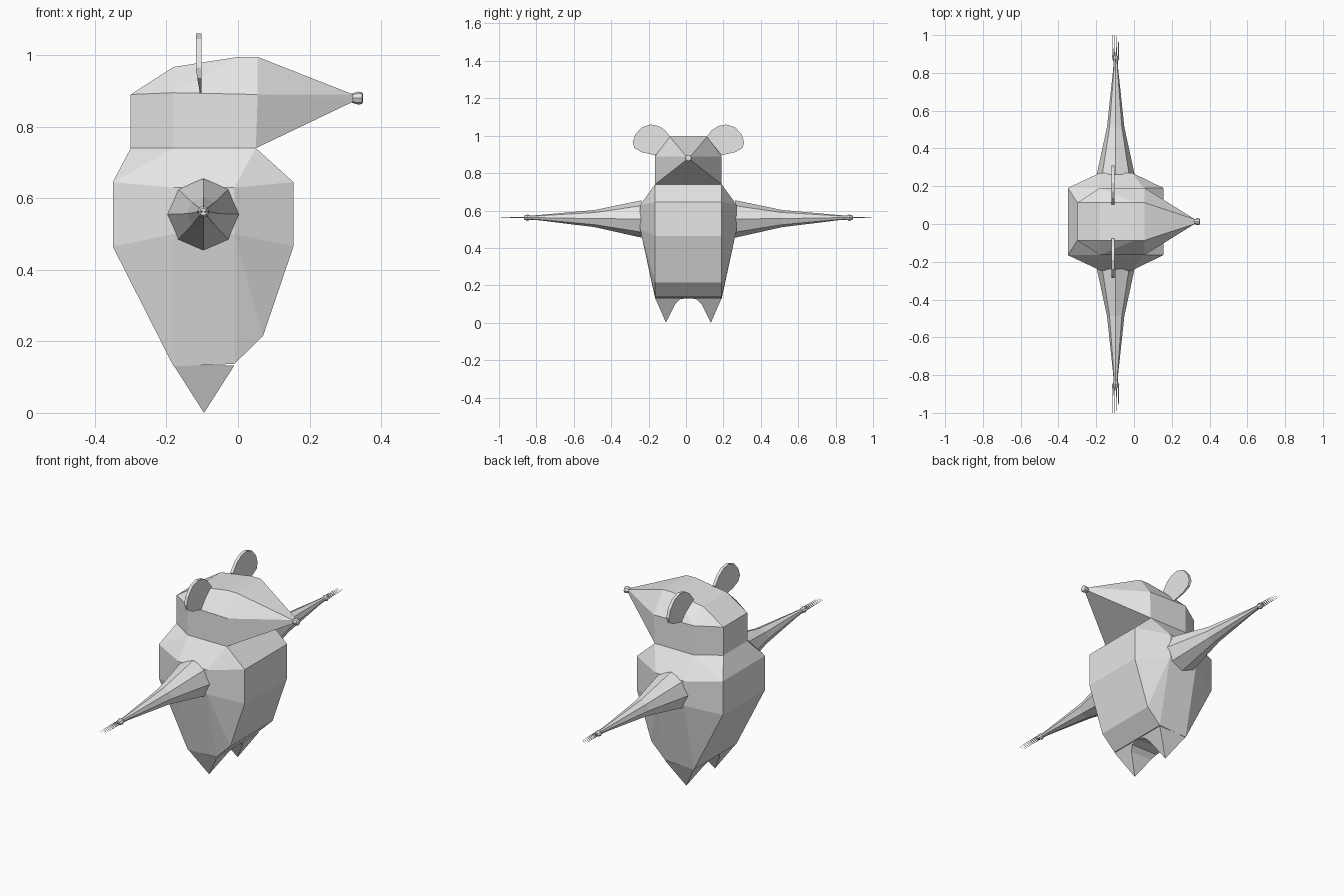
import bpy, bmesh, math
from mathutils import Vector

cube = bpy.data.objects.get("Cube")
if cube:
    bpy.data.objects.remove(cube, do_unlink=True)

MID = 0.013  # symmetry plane of the animal

grey = bpy.data.materials.new("light_grey")
grey.use_nodes = True
grey.diffuse_color = (0.8, 0.8, 0.8, 1)
grey.node_tree.nodes["Principled BSDF"].inputs["Base Color"].default_value = (0.8, 0.8, 0.8, 1)


def finish(name, bm):
    bmesh.ops.recalc_face_normals(bm, faces=bm.faces[:])
    me = bpy.data.meshes.new(name)
    bm.to_mesh(me)
    bm.free()
    me.materials.append(grey)
    ob = bpy.data.objects.new(name, me)
    bpy.context.collection.objects.link(ob)
    return ob


def hull(name, half_points):
    """Convex faceted solid from points (x, half width, z), mirrored across the middle."""
    bm = bmesh.new()
    for x, w, z in half_points:
        for s in (-1, 1):
            bm.verts.new((x, MID + s * w, z))
    bmesh.ops.convex_hull(bm, input=bm.verts[:])
    bmesh.ops.dissolve_limit(bm, angle_limit=math.radians(1), verts=bm.verts[:], edges=bm.edges[:])
    return finish(name, bm)


def loft(name, rings, axis, sides=8):
    """Tube through rings (centre, radius) whose planes face the given axis."""
    bm = bmesh.new()
    loops = []
    for c, r in rings:
        loop = []
        for i in range(sides):
            a = math.tau * i / sides
            u, v = r * math.cos(a), r * math.sin(a)
            off = Vector((u, 0, v)) if axis == "y" else Vector((0, u, v))
            loop.append(bm.verts.new(Vector(c) + off))
        loops.append(loop)
    for a, b in zip(loops, loops[1:]):
        for i in range(sides):
            j = (i + 1) % sides
            bm.faces.new((a[i], a[j], b[j], b[i]))
    bm.faces.new(loops[0])
    bm.faces.new(loops[-1])
    return finish(name, bm)


# Body: neck, shoulders, waist, tapering base
W, B = 0.178, 0.258
hull("body", [
    (-0.3, 0.1, 0.74), (-0.18, W, 0.74), (0.05, W, 0.74),
    (-0.35, W, 0.645), (-0.18, B, 0.63), (-0.01, B, 0.63), (0.155, W, 0.645),
    (-0.35, W, 0.465), (-0.18, B, 0.5), (-0.01, B, 0.5), (0.155, W, 0.465),
    (0.07, W, 0.215), (-0.18, W, 0.13), (-0.01, W, 0.137)])

# Head with long pointed snout
hull("head", [
    (-0.3, 0.1, 0.74), (-0.18, W, 0.74), (0.05, W, 0.74),
    (-0.3, 0.1, 0.89), (-0.18, W, 0.895), (0.055, W, 0.89),
    (-0.18, 0.1, 0.967), (0, 0.1, 0.995), (0.055, 0.1, 0.995),
    (0.322, 0.012, 0.87), (0.322, 0.012, 0.89)])

# Nose button
loft("nose", [((0.315, MID, 0.88), 0.012), ((0.335, MID, 0.88), 0.018),
              ((0.346, MID, 0.88), 0.017), ((0.35, MID, 0.88), 0.01)], "x")

for side, s in (("left_side", 1), ("right_side", -1)):
    # Foot: pointed wedge with a curved inner edge forming half an arch
    bm = bmesh.new()
    profile = [(W, 0.133), (0.12, 0), (0.085, 0.07), (0.07, 0.1), (0.045, 0.125), (0, 0.133)]
    front, back = [], []
    for w, z in profile:
        half = 0.085 * z / 0.133
        front.append(bm.verts.new((-0.095 + half, MID + s * w, z)))
        back.append(bm.verts.new((-0.095 - half, MID + s * w, z)))
    bm.faces.new(front)
    bm.faces.new(back)
    for i in range(len(profile)):
        j = (i + 1) % len(profile)
        bm.faces.new((front[i], front[j], back[j], back[i]))
    bmesh.ops.remove_doubles(bm, verts=bm.verts[:], dist=0.0001)
    finish("foot_" + side, bm)

    # Arm: eight-sided taper with a small flared hand
    arm = [(0.25, 0.555, 0.1), (0.5, 0.557, 0.046), (0.8, 0.562, 0.014),
           (0.845, 0.562, 0.011), (0.86, 0.562, 0.017), (0.88, 0.562, 0.01)]
    loft("arm_" + side, [((-0.097, MID + s * y, z), r) for y, z, r in arm], "y")

    # Claws: fine spikes spread across the hand
    for n in range(4):
        x = -0.112 + 0.01 * n
        loft(f"claw_{n}_{side}", [((x, MID + s * 0.86, 0.562), 0.004),
                                  ((x, MID + s * 0.9, 0.563), 0.0025),
                                  ((x, s * 0.9995, 0.562), 0.0005)], "y", 4)

    # Ear: thin rounded plate standing across the head, thinner at its root
    outline = [(0.09, 0.985), (0.125, 1.03), (0.16, 1.052), (0.203, 1.06), (0.25, 1.045),
               (0.285, 1.005), (0.298, 0.965), (0.29, 0.935), (0.25, 0.912), (0.165, 0.893)]
    bm = bmesh.new()
    front = [bm.verts.new((-0.102, MID + s * w, z)) for w, z in outline]
    back = [bm.verts.new((-0.106 - 0.012 * min(1, (z - 0.89) / 0.07), MID + s * w, z))
            for w, z in outline]
    bm.faces.new(front)
    bm.faces.new(back)
    for i in range(len(outline)):
        j = (i + 1) % len(outline)
        bm.faces.new((front[i], front[j], back[j], back[i]))
    finish("ear_" + side, bm)
